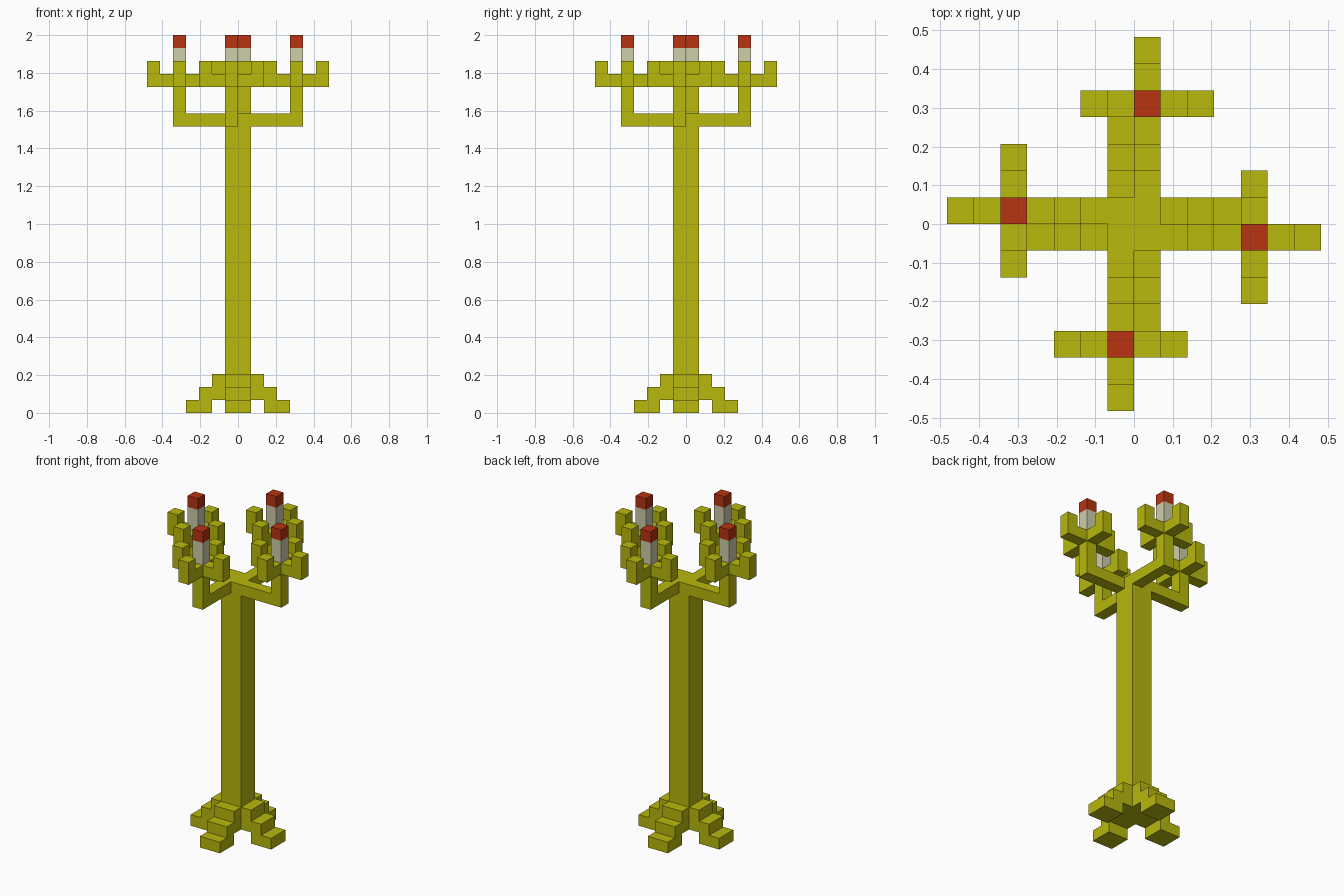
import bpy, bmesh
from mathutils import Matrix
from math import pi

if "Cube" in bpy.data.objects:
    bpy.data.objects.remove(bpy.data.objects["Cube"])

U = 2 / 29  # one block


def material(name, rgb):
    m = bpy.data.materials.new(name)
    m.diffuse_color = (*rgb, 1)
    m.use_nodes = True
    m.node_tree.nodes["Principled BSDF"].inputs["Base Color"].default_value = m.diffuse_color
    return m


BRASS = material("olive brass", (0.48, 0.48, 0.004))
WAX = material("cream wax", (0.62, 0.62, 0.41))
FLAME = material("red flame", (0.48, 0.033, 0.006))


def blocks(name, boxes, mat, quarter=0):
    """Join boxes (x0, x1, y0, y1, z0, z1 in blocks), turned by quarter turns about z."""
    bm = bmesh.new()
    for x0, x1, y0, y1, z0, z1 in boxes:
        place = Matrix.Translation(((x0 + x1) / 2, (y0 + y1) / 2, (z0 + z1) / 2))
        size = Matrix.Diagonal((x1 - x0, y1 - y0, z1 - z0, 1))
        bmesh.ops.create_cube(bm, size=1, matrix=place @ size)
    bm.transform(Matrix.Scale(U, 4))
    bm.transform(Matrix.Rotation(quarter * pi / 2, 4, "Z"))
    me = bpy.data.meshes.new(name)
    bm.to_mesh(me)
    bm.free()
    me.materials.append(mat)
    bpy.context.collection.objects.link(bpy.data.objects.new(name, me))


# Drip tray: a cross around the candle with raised tips
tray = []
for dx, dy in ((1, 0), (-1, 0), (0, 1), (0, -1)):
    for step, top in ((1, 26), (2, 27)):
        x, y = 4 + dx * step, -1 + dy * step
        tray.append((x, x + 1, y, y + 1, 25, top))

# Central column
blocks("column", [(-1, 1, -1, 1, 1, 23)], BRASS)

# Four stepped feet, four arms with trays and candles
for q in range(4):
    blocks(f"foot_{q}", [(1, 2, -1, 1, 2, 3), (1, 3, -1, 1, 1, 2), (2, 4, -1, 1, 0, 1)], BRASS, q)
    blocks(f"arm_{q}", [(1, 4, -1, 0, 22, 23), (4, 5, -1, 0, 22, 26)], BRASS, q)
    blocks(f"drip_tray_{q}", tray, BRASS, q)
    blocks(f"candle_{q}", [(4, 5, -1, 0, 26, 28)], WAX, q)
    blocks(f"flame_{q}", [(4, 5, -1, 0, 28, 29)], FLAME, q)
